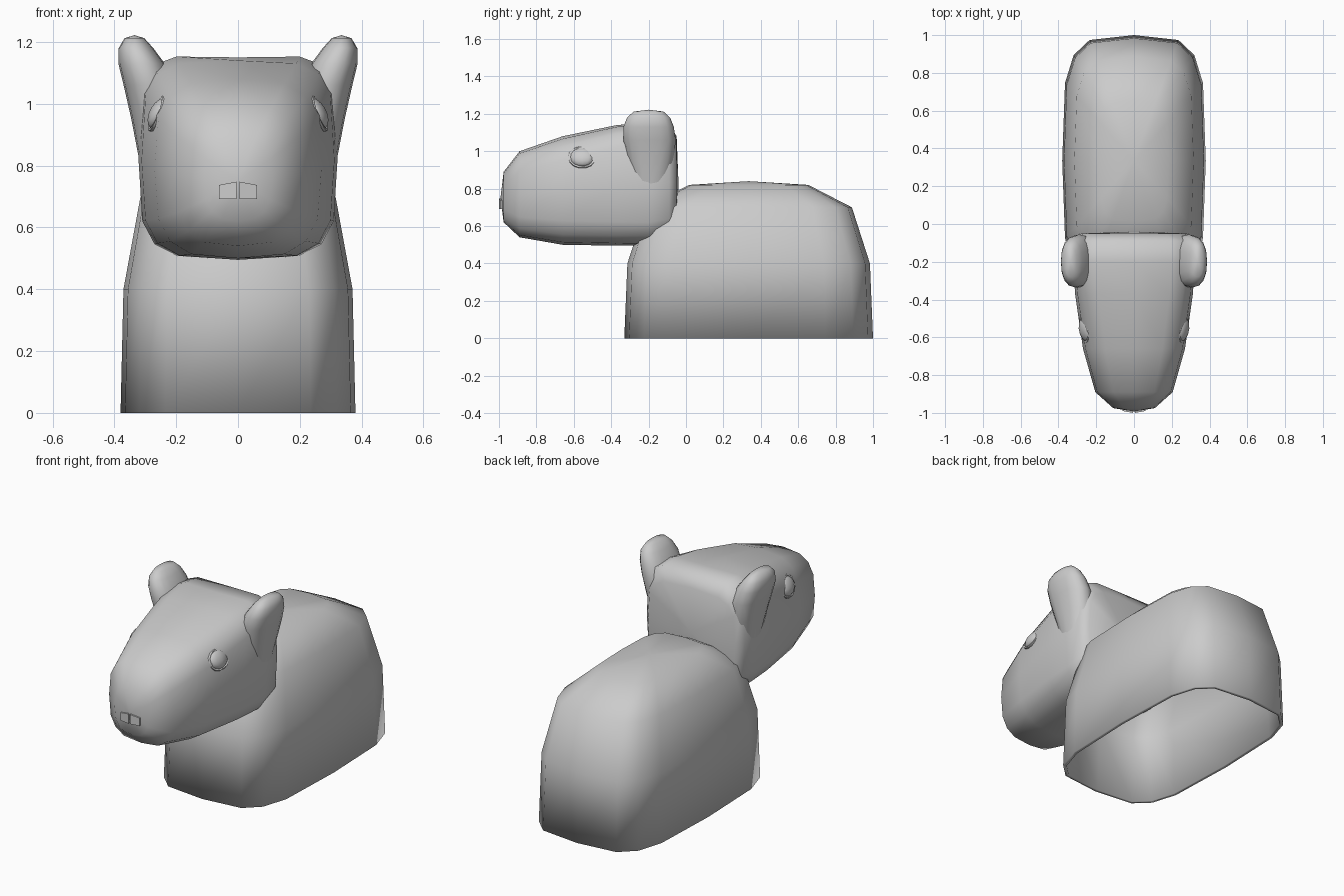
import bpy, bmesh, math

if "Cube" in bpy.data.objects:
    bpy.data.objects.remove(bpy.data.objects["Cube"])

def oval(rx, ry, n, count=16):
    """Rounded-square outline points; n=2 is an ellipse, larger is boxier."""
    pts = []
    for i in range(count):
        a = 2 * math.pi * i / count
        c, s = math.cos(a), math.sin(a)
        pts.append((math.copysign(abs(c) ** (2 / n), c) * rx,
                    math.copysign(abs(s) ** (2 / n), s) * ry))
    return pts

def finish(name, bm, angle=60):
    bmesh.ops.recalc_face_normals(bm, faces=bm.faces)
    me = bpy.data.meshes.new(name)
    bm.to_mesh(me)
    bm.free()
    ob = bpy.data.objects.new(name, me)
    bpy.context.collection.objects.link(ob)
    bpy.context.view_layer.objects.active = ob
    ob.select_set(True)
    if angle:
        bpy.ops.object.shade_smooth_by_angle(angle=math.radians(angle))
    ob.select_set(False)
    return ob

def loft(name, rings, start=None, end=None):
    """Skin a stack of rings, closing to a tip point where one is given."""
    bm = bmesh.new()
    vs = [[bm.verts.new(p) for p in r] for r in rings]
    n = len(vs[0])
    for a, b in zip(vs, vs[1:]):
        for i in range(n):
            j = (i + 1) % n
            bm.faces.new((a[i], a[j], b[j], b[i]))
    for tip, ring in ((start, vs[0]), (end, vs[-1])):
        if tip:
            t = bm.verts.new(tip)
            for i in range(n):
                bm.faces.new((ring[i], ring[(i + 1) % n], t))
    return finish(name, bm)

# body: open-bottomed shell with thin wall
BY = 0.335
rings = []
for z, s in ((0, 1), (0.4, 0.975), (0.7, 0.83), (0.82, 0.48)):
    rings.append([(x, BY + y, z) for x, y in oval(0.38 * s, 0.665 * s, 4)])
body = loft("body", rings, end=(0, BY, 0.84))
wall = body.modifiers.new("wall", "SOLIDIFY")
wall.thickness = 0.02
wall.offset = -1

# head: sections from snout to nape (y, half width, bottom, top, boxiness, saddle)
rings = []
for y, w, lo, hi, n, sad in ((-0.975, 0.11, 0.62, 0.89, 2.6, 0),
                             (-0.89, 0.205, 0.54, 1.0, 3.0, 0),
                             (-0.66, 0.27, 0.50, 1.08, 3.3, 0),
                             (-0.37, 0.312, 0.495, 1.14, 3.8, 0.01),
                             (-0.2, 0.322, 0.495, 1.15, 4.0, 0.04),
                             (-0.09, 0.315, 0.52, 1.145, 4.0, 0.03),
                             (-0.05, 0.28, 0.58, 1.08, 4.0, 0)):
    mid, hh = (lo + hi) / 2, (hi - lo) / 2
    rings.append([(x, y, mid + z + (sad * (x / w) ** 2 if z > 0.1 else 0))
                  for x, z in oval(w, hh, n)])
loft("head", rings, start=(0, -0.992, 0.75), end=(0, -0.04, 0.83))

for side, sx in (("left", 1), ("right", -1)):
    # ear: leaning bump growing out of the head's top corner
    rings = []
    for x, y, z, rx, ry in ((0.25, -0.19, 0.82, 0.07, 0.09),
                            (0.265, -0.19, 0.95, 0.08, 0.125),
                            (0.29, -0.195, 1.06, 0.08, 0.14),
                            (0.312, -0.2, 1.13, 0.075, 0.135),
                            (0.33, -0.2, 1.18, 0.056, 0.115),
                            (0.335, -0.2, 1.212, 0.032, 0.08)):
        rings.append([(sx * (x + a), y + b, z) for a, b in oval(rx, ry, 2.3)])
    loft(side + "_ear", rings, start=(sx * 0.25, -0.19, 0.8),
         end=(sx * 0.335, -0.2, 1.222))

    # eye: flattened ball set in a thin eyelid rim
    bm = bmesh.new()
    bmesh.ops.create_uvsphere(bm, u_segments=12, v_segments=8, radius=1)
    for v in bm.verts:
        x, y, z = v.co
        v.co = (sx * (0.257 + 0.032 * x - 0.016 * z + 0.007 * y),
                -0.555 + 0.068 * y, 0.968 + 0.05 * z)
    finish(side + "_eye", bm)
    bm = bmesh.new()
    lid = [[bm.verts.new((sx * (0.262 + 0.007 * b - 0.02 * s + 0.01 * c),
                          -0.555 + (0.07 + 0.007 * a) * c,
                          0.968 + (0.053 + 0.007 * a) * s))
            for a, b in oval(1, 1, 2, 6)]
           for c, s in oval(1, 1, 2, 14)]
    for i in range(14):
        for j in range(6):
            p, q, k = lid[i], lid[(i + 1) % 14], (j + 1) % 6
            bm.faces.new((p[j], q[j], q[k], p[k]))
    finish(side + "_eyelid", bm)

    # tooth: small block, shorter on its outer edge
    bm = bmesh.new()
    bmesh.ops.create_cube(bm, size=1)
    for v in bm.verts:
        outer = v.co.x > 0
        v.co = (sx * (0.061 if outer else 0.005),
                (-0.99 if outer else -1.0) if v.co.y < 0 else -0.93,
                (0.737 if outer else 0.748) if v.co.z > 0 else 0.692)
    finish(side + "_tooth", bm, 0)
